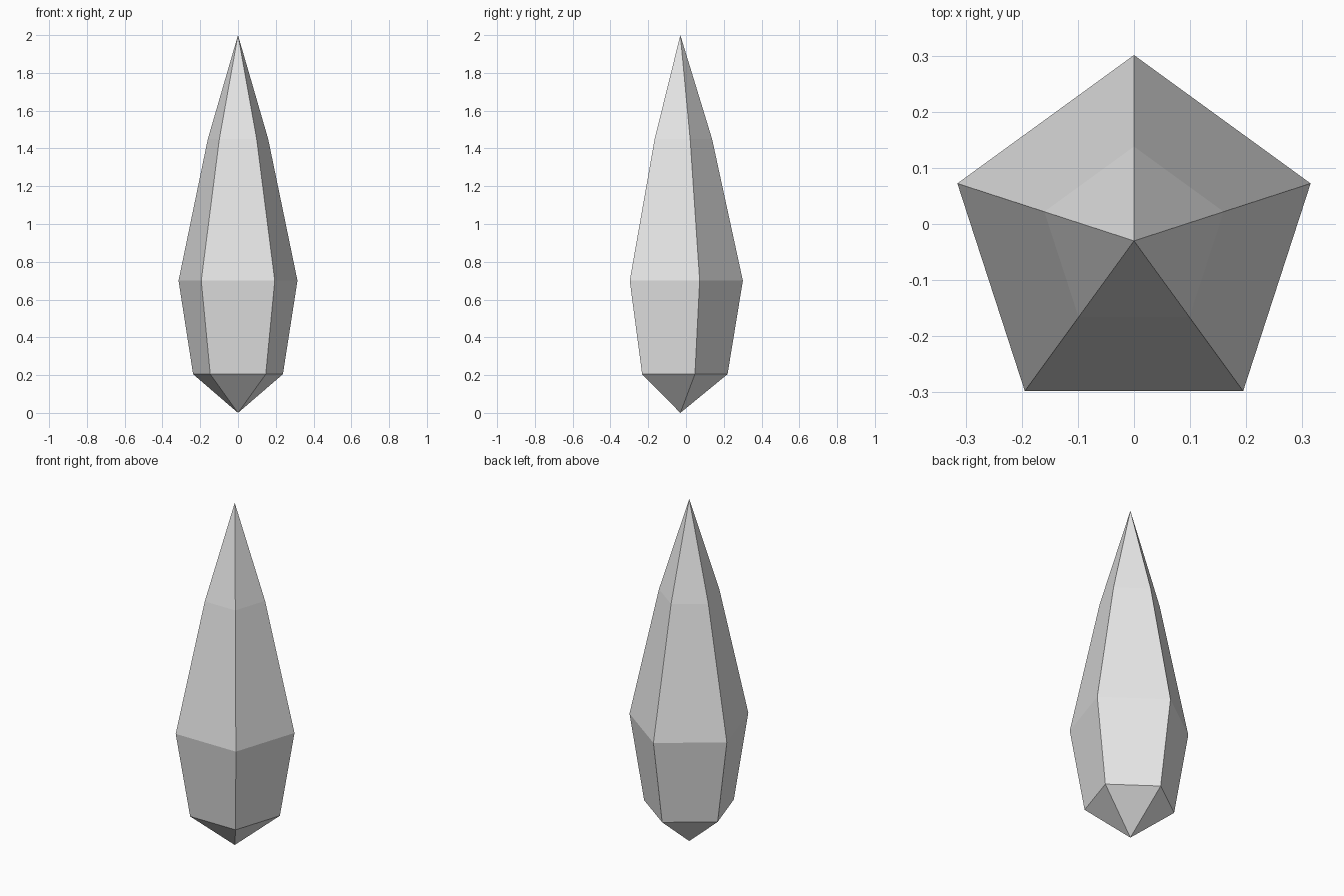
import bpy, bmesh, math

old = bpy.data.objects.get("Cube")
if old:
    bpy.data.objects.remove(old, do_unlink=True)

SIDES = 5
AXIS_Y = -0.03
RINGS = [(0.25, 0.205), (0.331, 0.70), (0.168, 1.45)]  # radius, height

# Pale grey stone
stone = bpy.data.materials.new("pale_grey")
stone.use_nodes = True
colour = (0.8, 0.8, 0.8, 1)
stone.diffuse_color = colour
stone.node_tree.nodes["Principled BSDF"].inputs["Base Color"].default_value = colour

bm = bmesh.new()


def ring(radius, z):
    """Pentagon with one corner pointing to the back."""
    angles = [math.pi / 2 + math.tau * i / SIDES for i in range(SIDES)]
    return [bm.verts.new((radius * math.cos(a), AXIS_Y + radius * math.sin(a), z))
            for a in angles]


rings = [ring(r, z) for r, z in RINGS]
bottom = bm.verts.new((0, AXIS_Y, 0))
top = bm.verts.new((0, AXIS_Y, 2))

# Facets: bottom point, two side bands, top point
for i in range(SIDES):
    j = (i + 1) % SIDES
    bm.faces.new((bottom, rings[0][j], rings[0][i]))
    for low, high in zip(rings, rings[1:]):
        bm.faces.new((low[i], low[j], high[j], high[i]))
    bm.faces.new((rings[-1][i], rings[-1][j], top))

bmesh.ops.recalc_face_normals(bm, faces=bm.faces)
mesh = bpy.data.meshes.new("crystal")
bm.to_mesh(mesh)
bm.free()
mesh.materials.append(stone)
bpy.context.collection.objects.link(bpy.data.objects.new("crystal", mesh))
